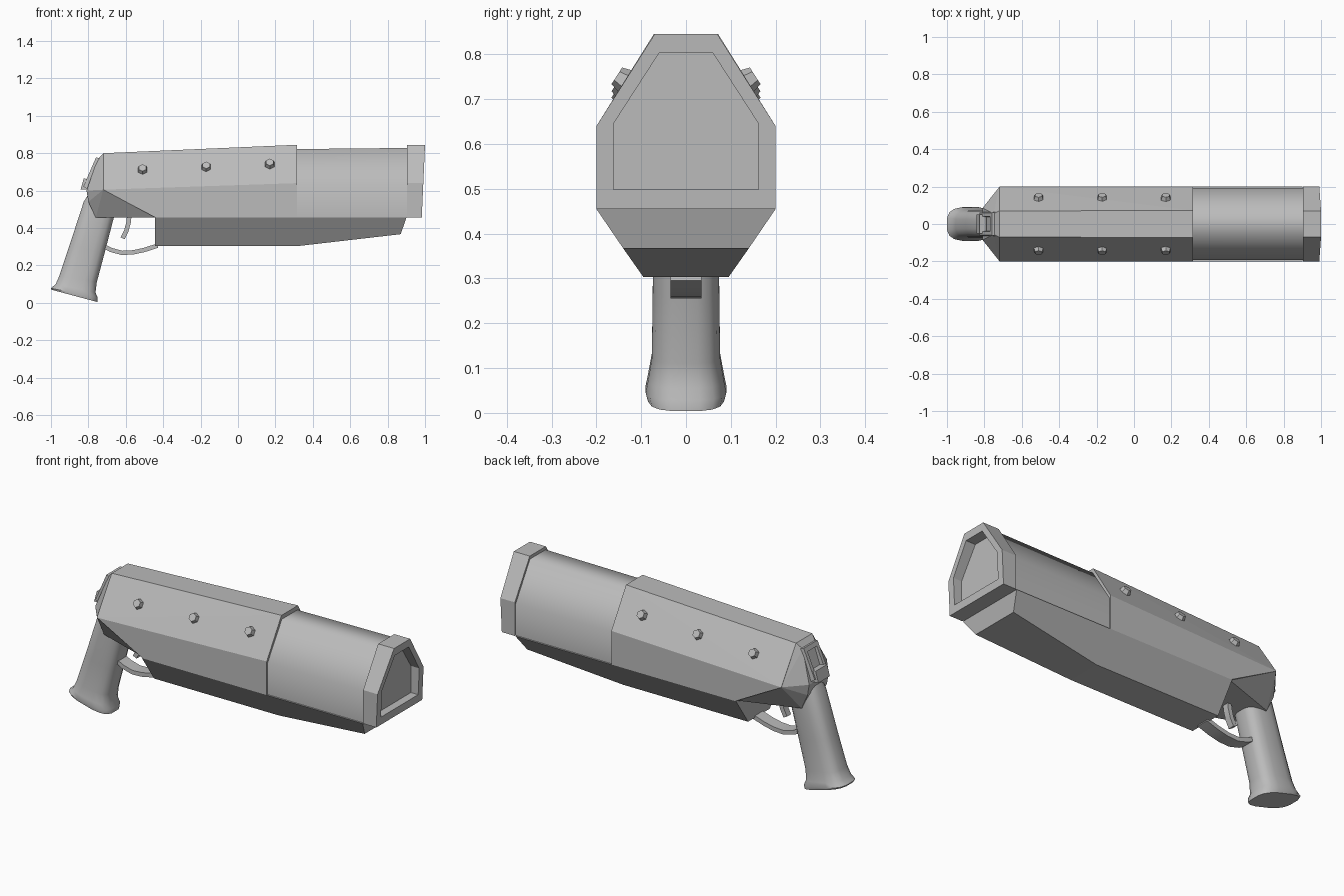
import bpy, bmesh, math
from mathutils import Vector

if "Cube" in bpy.data.objects:
    bpy.data.objects.remove(bpy.data.objects["Cube"])

grey = bpy.data.materials.new("gunmetal grey")
grey.diffuse_color = (0.5, 0.5, 0.5, 1)
grey.use_nodes = True
grey.node_tree.nodes["Principled BSDF"].inputs["Base Color"].default_value = grey.diffuse_color


def finish(bm, name, smooth=None):
    bmesh.ops.recalc_face_normals(bm, faces=bm.faces)
    me = bpy.data.meshes.new(name)
    bm.to_mesh(me)
    bm.free()
    me.materials.append(grey)
    ob = bpy.data.objects.new(name, me)
    bpy.context.collection.objects.link(ob)
    if smooth:
        bpy.ops.object.select_all(action='DESELECT')
        ob.select_set(True)
        bpy.context.view_layer.objects.active = ob
        bpy.ops.object.shade_smooth_by_angle(angle=math.radians(smooth))
    return ob


def hull(name, pts):
    """Convex solid from (x, half width, z) corners mirrored in y."""
    bm = bmesh.new()
    for x, y, z in pts:
        bm.verts.new((x, y, z))
        bm.verts.new((x, -y, z))
    out = bmesh.ops.convex_hull(bm, input=bm.verts)
    loose = [v for v in bm.verts if not v.link_faces]
    bmesh.ops.delete(bm, geom=loose, context='VERTS')
    bmesh.ops.dissolve_limit(bm, angle_limit=0.02, verts=bm.verts, edges=bm.edges)
    return finish(bm, name)


def loft(name, rings, smooth=None, cap=True):
    """Skin a list of equally long point rings."""
    bm = bmesh.new()
    vs = [[bm.verts.new(p) for p in r] for r in rings]
    for a, b in zip(vs, vs[1:]):
        for i in range(len(a)):
            j = (i + 1) % len(a)
            bm.faces.new((a[i], a[j], b[j], b[i]))
    if cap:
        bm.faces.new(vs[0])
        bm.faces.new(vs[-1])
    return finish(bm, name, smooth)


def hexagon(x, top, shoulder, bottom, wt=0.07, w=0.2, lean=0.0):
    half = [(wt, top), (w, shoulder), (w, bottom)]
    ring = half + [(-y, z) for y, z in reversed(half)]
    return [(x + lean * (z - 0.845), y, z) for y, z in ring]


# Receiver shell with cut-away lower rear corner
hull("receiver", [(-.72, .07, .80), (-.72, .2, .605), (-.44, .2, .455),
                  (.315, .072, .845), (.315, .2, .64), (.315, .2, .455)])
# Tapered rear frame above the grip
hull("rear_frame", [(-.72, .07, .80), (-.72, .198, .605), (-.81, .085, .60),
                    (-.80, .085, .54), (-.76, .08, .455), (-.44, .19, .455),
                    (-.75, .055, .77)])
# Barrel shroud
loft("barrel", [hexagon(x, .822 + .006 * t, .63, .455, .068, .192)
                for x, t in ((.30, 0), (.91, 1))], smooth=60)
# Muzzle ring with recessed bore
inner = (.803, .645, .498, .06, .162)
loft("muzzle", [hexagon(.903, .845, .64, .455),
                hexagon(1.0, .845, .64, .455, lean=.045),
                hexagon(1.0, *inner, lean=.045),
                hexagon(.94, *inner)])
# Keel-shaped under barrel
hull("lower_housing", [(-.445, .2, .455), (-.445, .095, .303),
                       (.315, .095, .303), (.87, .14, .367), (.90, .2, .455)])

# Grip: rounded sections flaring at the base (back x/z, front x/z, half width)
rings = []
for bx, bz, fx, fz, w in ((-.80, .58, -.65, .50, .074), (-.825, .54, -.668, .44, .076),
                          (-.90, .31, -.715, .26, .075), (-.955, .145, -.755, .11, .077),
                          (-.975, .10, -.762, .055, .086), (-1.0, .078, -.75, .028, .091),
                          (-.997, .07, -.75, .004, .086)):
    ring = []
    for i in range(16):
        a = math.tau * (i + .5) / 16
        c, s = math.cos(a), math.sin(a)
        c = math.copysign(abs(c) ** .65, c) / math.cos(math.pi / 16) ** .65
        s = math.copysign(abs(s) ** .65, s)
        t = .5 + .5 * c
        ring.append((bx + (fx - bx) * t, w * s, bz + (fz - bz) * t))
    rings.append(ring)
loft("grip", rings, smooth=40)


def strap(name, path, thick, width):
    """Rectangular bar swept along an x/z path."""
    rs = []
    for i, (x, z) in enumerate(path):
        p, q = path[max(i - 1, 0)], path[min(i + 1, len(path) - 1)]
        d = Vector((q[0] - p[0], q[1] - p[1])).normalized() * thick / 2
        rs.append([(x - d.y * s, y * width / 2, z + d.x * s)
                   for s, y in ((1, 1), (1, -1), (-1, -1), (-1, 1))])
    loft(name, rs, smooth=35)


strap("trigger_guard", [(-.72, .305), (-.68, .283), (-.62, .267), (-.56, .27),
                        (-.50, .283), (-.43, .306)], .023, .07)
strap("trigger", [(-.58, .48), (-.585, .43), (-.597, .385), (-.617, .345)], .024, .035)

# Tilted rear sight frame with a recessed window
centre = Vector((-.782, 0, .695))
along = Vector((.40, 0, .92)).normalized()
out = Vector((-along.z, 0, along.x))


def frame(depth, h, w):
    return [centre + out * depth + along * a * h + Vector((0, b * w, 0))
            for a, b in ((1, 1), (1, -1), (-1, -1), (-1, 1))]


loft("rear_sight", [frame(-.045, .095, .07), frame(.012, .085, .06),
                    frame(.012, .06, .04), frame(-.02, .055, .036)])
# Small cocking spur under the sight
hull("cocking_spur", [(-.842, .05, .605), (-.825, .05, .665), (-.77, .06, .605),
                      (-.79, .05, .66)])

# Hex bolts on both sloping sides
for side, label in ((1, "left"), (-1, "right")):
    n = Vector((0, side * .84, .54)).normalized()
    for k, (x, z) in enumerate(((-.51, .713), (-.17, .727), (.17, .743))):
        bm = bmesh.new()
        bmesh.ops.create_cone(bm, cap_ends=True, segments=6, radius1=.032,
                              radius2=.022, depth=.034)
        bmesh.ops.rotate(bm, verts=bm.verts, matrix=n.to_track_quat('Z', 'Y').to_matrix())
        bmesh.ops.translate(bm, verts=bm.verts, vec=(x, side * .14, z))
        finish(bm, f"bolt_{label}_{k + 1}")
